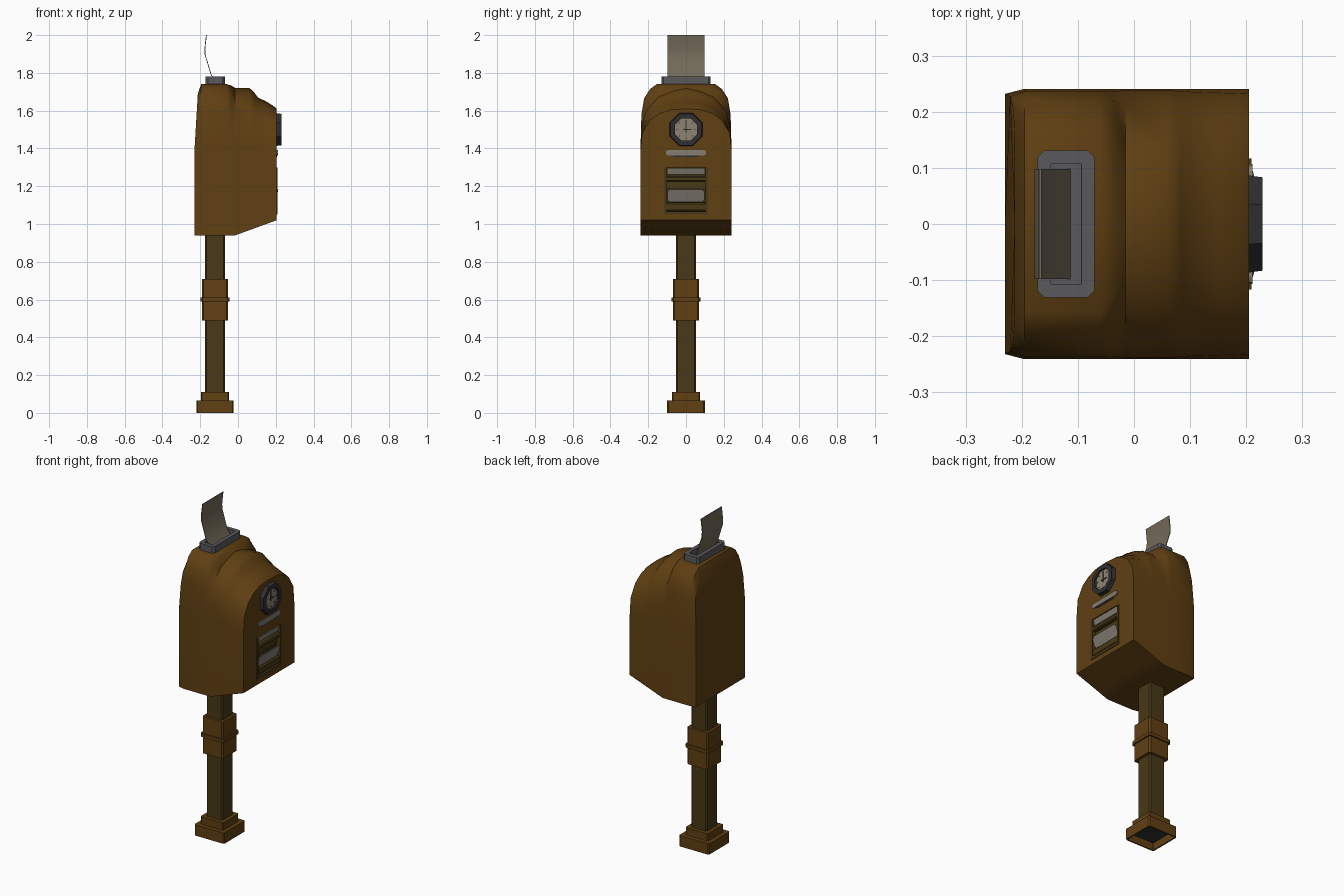
import bpy, bmesh, math
from mathutils import Matrix, Vector

if "Cube" in bpy.data.objects:
    bpy.data.objects.remove(bpy.data.objects["Cube"])


def mat(name, r, g, b):
    m = bpy.data.materials.new(name)
    m.diffuse_color = (r, g, b, 1)
    m.use_nodes = True
    m.node_tree.nodes["Principled BSDF"].inputs["Base Color"].default_value = m.diffuse_color
    return m


BODY = mat("ochre paint", 0.115, 0.050, 0.006)
POLE = mat("olive pole", 0.065, 0.040, 0.008)
GREY = mat("slot grey", 0.10, 0.10, 0.11)
DARK = mat("dark metal", 0.028, 0.028, 0.032)
FACE = mat("dial cream", 0.27, 0.23, 0.16)
LABEL = mat("pale metal", 0.23, 0.21, 0.17)
PAPER = mat("paper", 0.17, 0.145, 0.10)
RECESS = mat("recess brown", 0.045, 0.030, 0.007)


def finish(name, bm, *mats):
    bmesh.ops.recalc_face_normals(bm, faces=bm.faces)
    me = bpy.data.meshes.new(name)
    bm.to_mesh(me)
    bm.free()
    ob = bpy.data.objects.new(name, me)
    bpy.context.collection.objects.link(ob)
    for m in mats:
        me.materials.append(m)
    return ob


def activate(ob):
    bpy.ops.object.select_all(action='DESELECT')
    ob.select_set(True)
    bpy.context.view_layer.objects.active = ob


def box_bm(x, y, z, tilt=0):
    """Box from (min, max) ranges, optionally tilted about y."""
    bm = bmesh.new()
    bmesh.ops.create_cube(bm, size=1)
    c = Vector(((x[0] + x[1]) / 2, (y[0] + y[1]) / 2, (z[0] + z[1]) / 2))
    s = Matrix.Diagonal((x[1] - x[0], y[1] - y[0], z[1] - z[0], 1))
    bm.transform(Matrix.Translation(c) @ Matrix.Rotation(tilt, 4, 'Y') @ s)
    return bm


def bevel_along(bm, axis, width, segments=1):
    edges = [e for e in bm.edges
             if abs((e.verts[0].co - e.verts[1].co).normalized()[axis]) > 0.9]
    bmesh.ops.bevel(bm, geom=edges, offset=width, segments=segments,
                    affect='EDGES', profile=0.5)


def box(name, m, x, y, z, tilt=0, axis=None, width=0, segments=1):
    bm = box_bm(x, y, z, tilt)
    if axis is not None:
        bevel_along(bm, axis, width, segments)
    return finish(name, bm, m)


def sunk(bm, direction, border, depth, index=0):
    """Inset the face pointing in the direction and push it inwards."""
    bm.normal_update()
    f = max(bm.faces, key=lambda f: f.normal.dot(direction) + f.calc_area())
    f = max((f for f in bm.faces if f.normal.dot(direction) > 0.9),
            key=lambda f: f.calc_area())
    bmesh.ops.inset_region(bm, faces=[f], thickness=border, use_even_offset=True)
    top = [v for v in f.verts]
    r = bmesh.ops.inset_region(bm, faces=[f], thickness=0.0005)
    for v in f.verts:
        v.co -= direction * depth
    f.material_index = index


# Housing: arches lofted along x, boxy at the back and rounder at the front
BOXY = [(.241, 1.40), (.236, 1.58), (.222, 1.665), (.19, 1.715), (.155, 1.74), (0, 1.74)]
ROUND = [(.241, 1.40), (.238, 1.50), (.212, 1.60), (.145, 1.675), (.07, 1.705), (0, 1.72)]
FRONT = [(.241, 1.38), (.232, 1.48), (.19, 1.55), (.14, 1.585), (.08, 1.605), (0, 1.61)]


def mix(a, b, t):
    return [(p[0] + (q[0] - p[0]) * t, p[1] + (q[1] - p[1]) * t) for p, q in zip(a, b)]


BACK = [(y * .962, z - .05 * (z - 1.4) / .34) for y, z in BOXY]
sections = [(-.23, BACK), (-.195, BOXY), (-.06, BOXY), (-.035, mix(BOXY, ROUND, .35)),
            (-.015, mix(BOXY, ROUND, 1)), (.06, ROUND), (.085, mix(ROUND, FRONT, .2)),
            (.105, mix(ROUND, FRONT, .45)), (.15, mix(ROUND, FRONT, .65)),
            (.185, mix(ROUND, FRONT, .85)), (.205, FRONT)]
bm = bmesh.new()
rings = []
for i, (x, arch) in enumerate(sections):
    zb = .94 + .08 * max(0, (x + .015) / .22)
    half = [(0, zb), (arch[0][0], zb)] + arch
    loop = half + [(-y, z) for y, z in half[-2:0:-1]]
    lean = .06 if i == 0 else 0
    rings.append([bm.verts.new((x + lean * max(0, z - 1.4), y, z)) for y, z in loop])
for a, b in zip(rings, rings[1:]):
    for j in range(len(a)):
        k = (j + 1) % len(a)
        bm.faces.new((a[j], a[k], b[k], b[j]))
bm.faces.new(rings[0])
bm.faces.new(rings[-1])
housing = finish("housing", bm, BODY, RECESS)

# Cut the return hatch into the housing
cutter = box("hatch_cutter", RECESS, (.17, .3), (-.112, .112), (1.055, 1.30))
cutter.hide_render = True
mod = housing.modifiers.new("hatch", 'BOOLEAN')
mod.operation, mod.object, mod.solver = 'DIFFERENCE', cutter, 'EXACT'
mod.material_mode = 'TRANSFER'
activate(housing)
bpy.ops.object.modifier_apply(modifier=mod.name)
bpy.data.objects.remove(cutter)
activate(housing)
bpy.ops.object.shade_smooth_by_angle(angle=math.radians(42))

# Hatch contents: trim, pale plates, crossbar and lower tray
for s in (-1, 1):
    y = sorted((s * .104, s * .117))
    box("hatch_side_trim", POLE, (.18, .209), y, (1.05, 1.30))
box("hatch_bottom_trim", POLE, (.18, .209), (-.104, .104), (1.05, 1.066))
box("hatch_top_plate", LABEL, (.192, .2), (-.1, .1), (1.262, 1.297), tilt=.25)
box("hatch_crossbar", POLE, (.172, .208), (-.108, .108), (1.225, 1.252), axis=1, width=.006)
box("hatch_back_panel", POLE, (.168, .185), (-.104, .104), (1.185, 1.225))
box("hatch_flap", LABEL, (.198, .204), (-.098, .098), (1.115, 1.185), tilt=.3,
    axis=0, width=.012)
box("hatch_tray", POLE, (.172, .204), (-.104, .104), (1.066, 1.115), axis=1, width=.008)

# Coin slot bar
box("slot_bar", LABEL, (.2, .211), (-.107, .107), (1.363, 1.392), axis=0, width=.0125, segments=2)
box("slot_bar_lip", DARK, (.2, .207), (-.07, .07), (1.355, 1.364))

# Eight-sided dial with sunken face, hands and ticks
bm = bmesh.new()
bmesh.ops.create_cone(bm, cap_ends=True, segments=8, radius1=.096, radius2=.09, depth=.04)
bm.transform(Matrix.Translation((.209, 0, 1.5)) @ Matrix.Rotation(math.pi / 2, 4, 'Y')
             @ Matrix.Rotation(math.pi / 8, 4, 'Z'))
sunk(bm, Vector((1, 0, 0)), .024, .011, 1)
finish("dial", bm, DARK, FACE)
box("dial_hand_upright", DARK, (.216, .221), (-.003, .003), (1.485, 1.55))
box("dial_hand_level", DARK, (.216, .221), (-.015, .03), (1.497, 1.503))
for i in range(8):
    a = i * math.pi / 4
    y, z = .048 * math.cos(a), 1.5 + .048 * math.sin(a)
    box("dial_tick", DARK, (.216, .220), (y - .003, y + .003), (z - .003, z + .003))

# Ticket slot frame on top
bm = box_bm((-.172, -.07), (-.131, .131), (1.72, 1.78))
bevel_along(bm, 2, .012)
sunk(bm, Vector((0, 0, 1)), .024, .03)
finish("ticket_slot", bm, GREY)

# Curled paper ticket
path = [(-.112, 1.745), (-.142, 1.79), (-.16, 1.85), (-.174, 1.895), (-.1755, 1.925),
        (-.172, 1.96), (-.167, 2.0)]
bm = bmesh.new()
rows = [[bm.verts.new((x + d, y, z)) for d, y in
         ((-.002, -.098), (.002, -.098), (.002, .098), (-.002, .098))] for x, z in path]
for a, b in zip(rows, rows[1:]):
    for j in range(4):
        k = (j + 1) % 4
        bm.faces.new((a[j], a[k], b[k], b[j]))
bm.faces.new(rows[0])
bm.faces.new(rows[-1])
activate(finish("ticket", bm, PAPER))
bpy.ops.object.shade_smooth_by_angle(angle=math.radians(40))

# Post, sleeve and stepped foot, all square with chamfered corners
CX = -.122
for name, m, h, z0, z1, c in (
        ("post", POLE, .053, .08, .96, .008),
        ("post_sleeve", BODY, .069, .49, .71, .008),
        ("sleeve_band", BODY, .077, .59, .61, .01),
        ("foot_step", BODY, .075, .06, .11, .006)):
    box(name, m, (CX - h, CX + h), (-h, h), (z0, z1), axis=2, width=c)

# Foot with a hollow dark underside
bm = box_bm((CX - .099, CX + .099), (-.1, .1), (0, .065))
bevel_along(bm, 2, .007)
sunk(bm, Vector((0, 0, -1)), .008, .045, 1)
finish("foot", bm, BODY, DARK)
